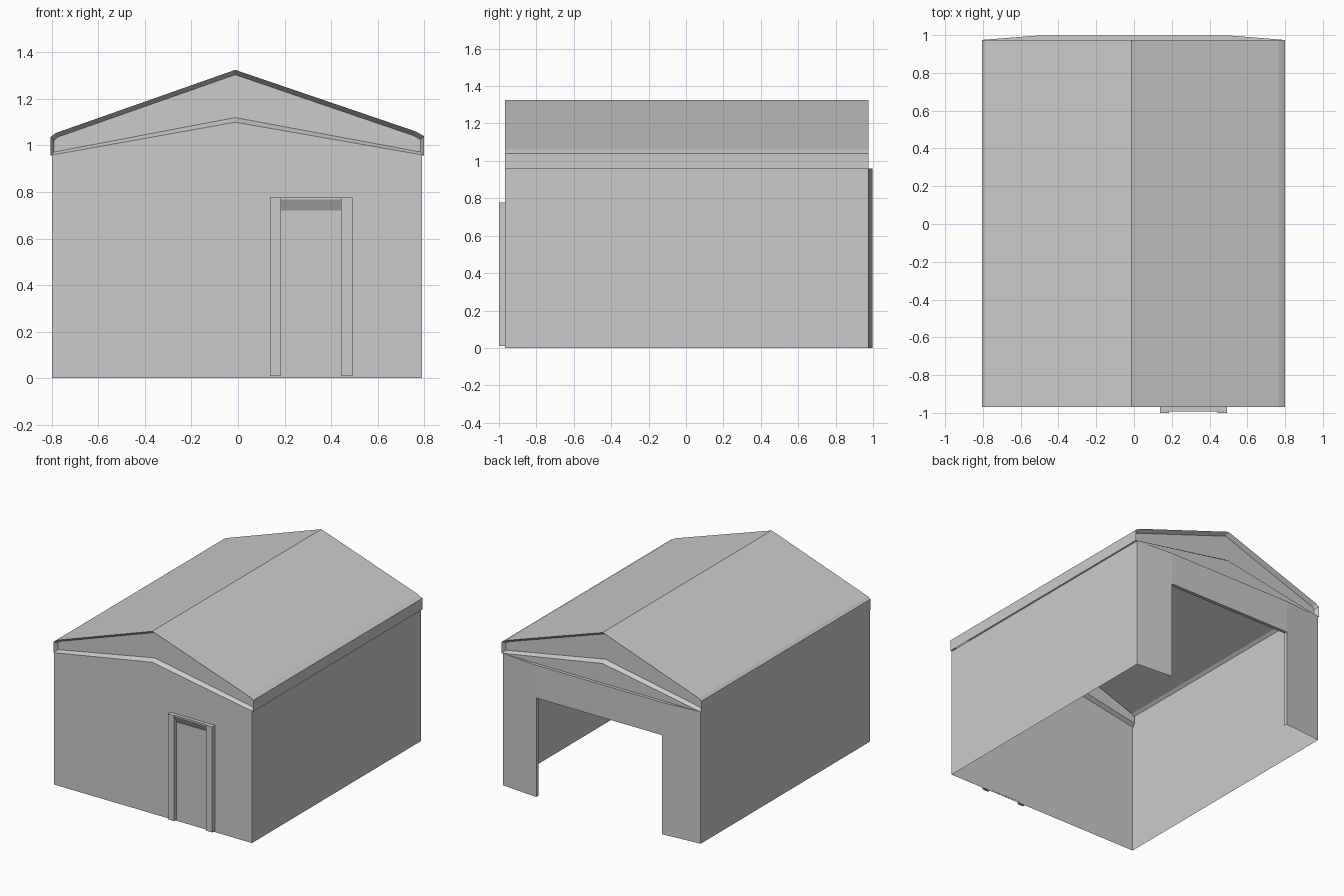
import bpy
import bmesh

cube = bpy.data.objects.get("Cube")
if cube:
    bpy.data.objects.remove(cube, do_unlink=True)

grey = bpy.data.materials.new("plain_grey")
grey.use_nodes = True
COLOUR = (0.6, 0.6, 0.6, 1)
grey.diffuse_color = COLOUR
grey.node_tree.nodes["Principled BSDF"].inputs["Base Color"].default_value = COLOUR


def build(name, polygons):
    """Make one welded, flat-shaded object from a list of polygons."""
    bm = bmesh.new()
    for poly in polygons:
        bm.faces.new([bm.verts.new(p) for p in poly])
    bmesh.ops.remove_doubles(bm, verts=bm.verts, dist=0.0005)
    bmesh.ops.recalc_face_normals(bm, faces=bm.faces)
    mesh = bpy.data.meshes.new(name)
    bm.to_mesh(mesh)
    bm.free()
    mesh.materials.append(grey)
    obj = bpy.data.objects.new(name, mesh)
    bpy.context.collection.objects.link(obj)
    return obj


def bridge(a, b, closed=True):
    """Quads joining two matching point loops."""
    n = len(a)
    return [(a[i], a[(i + 1) % n], b[(i + 1) % n], b[i])
            for i in range(n if closed else n - 1)]


def prism(name, profile, place, start, end):
    """Closed prism: a profile swept between two positions."""
    a = [place(p, start) for p in profile]
    b = [place(p, end) for p in profile]
    return build(name, [a, b] + bridge(a, b))


LEFT, RIGHT = 0.79, -0.8          # side walls
FRONT, BACK, BULGE = -0.968, 0.975, 0.998
EAVE, HEAD = 0.958, 0.72          # wall top and opening top
OPEN = (-0.505, 0.505)            # vehicle opening
APEX = -0.012

# Walls: open below, with a wide opening at the back
plan = [(OPEN[0], BULGE), (RIGHT, BACK), (RIGHT, FRONT),
        (LEFT, FRONT), (LEFT, BACK), (OPEN[1], BULGE)]
base = [(x, y, 0) for x, y in plan]
top = [(x, y, EAVE) for x, y in plan]
walls = bridge(base, top, closed=False)
walls.append([(x, BULGE, z) for x, z in
              ((OPEN[0], HEAD), (OPEN[1], HEAD), (OPEN[1], EAVE), (OPEN[0], EAVE))])
walls.append([top[0], top[1], top[4], top[5]])
build("walls", walls)

# Shallow lining inside the opening
outline = [(OPEN[0], 0), (OPEN[0], HEAD), (OPEN[1], HEAD), (OPEN[1], 0)]
build("opening_lining", bridge([(x, BULGE, z) for x, z in outline],
                               [(x, BULGE - 0.025, z) for x, z in outline], closed=False))

# Roof skin with a small turned-down eave on each side
roof = [(-0.805, EAVE), (-0.805, 1.037), (-0.785, 1.053), (APEX, 1.325),
        (0.765, 1.06), (0.8, 1.04), (0.8, EAVE)]
build("roof", bridge([(x, FRONT, z) for x, z in roof],
                     [(x, BACK, z) for x, z in roof], closed=False))

# Gables: recessed panel with splayed edges above a flush triangle
rim = roof + [(APEX, 1.10)]
panel = [(-0.79, 0.972), (-0.79, 1.022), (-0.775, 1.036), (APEX, 1.304),
         (0.755, 1.042), (0.785, 1.025), (0.785, 0.972), (APEX, 1.12)]
for name, y, inset in (("front_gable", FRONT, 0.03), ("back_gable", BACK, -0.03)):
    outer = [(x, y, z) for x, z in rim]
    inner = [(x, y + inset, z) for x, z in panel]
    # split along the ridge so that each half is a simple polygon
    halves = [inner[:4] + inner[7:], inner[3:]]
    build(name, bridge(outer, inner) + halves + [[outer[0], outer[7], outer[6]]])

# Door, with square posts and a sloping head
def along_z(p, z):
    return (p[0], p[1], z)


def along_x(p, x):
    return (x, p[0], p[1])


def rectangle(x0, x1, y0, y1):
    return [(x0, y0), (x1, y0), (x1, y1), (x0, y1)]


prism("door", rectangle(0.185, 0.443, FRONT - 0.004, FRONT + 0.001), along_z, 0.01, HEAD)
for name, x0, x1 in (("right_door_post", 0.137, 0.185), ("left_door_post", 0.443, 0.493)):
    prism(name, rectangle(x0, x1, -1.0, FRONT), along_z, 0.01, 0.777)
prism("door_head", [(FRONT, 0.777), (-0.993, 0.777), (-0.993, 0.768), (FRONT, HEAD)],
      along_x, 0.185, 0.443)
